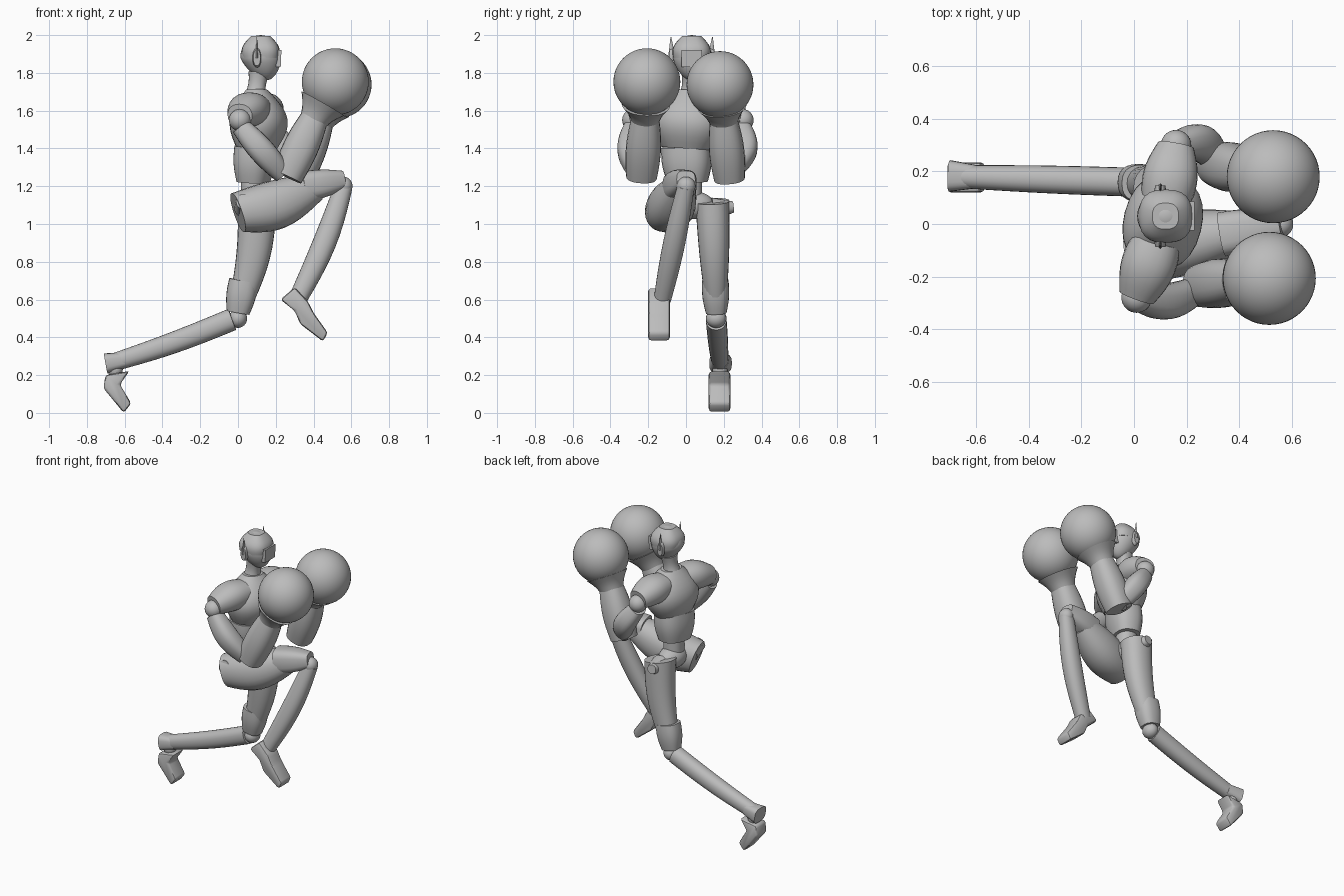
import bpy, bmesh, math
from mathutils import Vector, Matrix

default_cube = bpy.data.objects.get("Cube")
if default_cube:
    bpy.data.objects.remove(default_cube, do_unlink=True)

grey = bpy.data.materials.new("plain grey")
grey.use_nodes = True
grey.diffuse_color = (0.5, 0.5, 0.5, 1)
grey.node_tree.nodes["Principled BSDF"].inputs["Base Color"].default_value = grey.diffuse_color

ACROSS = Vector((0, 1, 0))
UP = Vector((0, 0, 1))
SHOULDER_LINE = Vector((0.25, 1, 0)).normalized()


def finish(name, bm, angle=40):
    """Turn the bmesh into a grey object with smooth shading and sharp edges."""
    bmesh.ops.recalc_face_normals(bm, faces=bm.faces)
    mesh = bpy.data.meshes.new(name)
    bm.to_mesh(mesh)
    bm.free()
    mesh.materials.append(grey)
    part = bpy.data.objects.new(name, mesh)
    bpy.context.collection.objects.link(part)
    bpy.ops.object.select_all(action='DESELECT')
    part.select_set(True)
    bpy.context.view_layer.objects.active = part
    bpy.ops.object.shade_smooth_by_angle(angle=math.radians(angle))


def limb(name, start, end, start_radius, end_radius, bulge=0.0, flat=1.0,
         sag=(0, 0, 0), side=ACROSS, power=2.2, steps=10, sides=24):
    """Tapered, swelling tube; flat is its depth relative to its width along side."""
    start, end, sag = Vector(start), Vector(end), Vector(sag)
    axis = (end - start).normalized()
    u = (side - axis * side.dot(axis)).normalized()
    v = axis.cross(u)
    bm = bmesh.new()
    rings = []
    for step in range(steps + 1):
        t = step / steps
        swell = math.sin(math.pi * t)
        radius = start_radius + (end_radius - start_radius) * t + bulge * swell
        centre = start.lerp(end, t) + sag * swell
        ring = []
        for k in range(sides):
            angle = math.tau * k / sides
            c, s = (math.copysign(abs(f) ** (2 / power), f)
                    for f in (math.cos(angle), math.sin(angle)))
            ring.append(bm.verts.new(centre + radius * (u * c + v * s * flat)))
        rings.append(ring)
    for lower, upper in zip(rings, rings[1:]):
        for k in range(sides):
            n = (k + 1) % sides
            bm.faces.new((lower[k], lower[n], upper[n], upper[k]))
    bm.faces.new(rings[0])
    bm.faces.new(rings[-1])
    finish(name, bm)


def ball(name, centre, radii, segments=32, jaw=0.0):
    """Ellipsoid; jaw narrows its lower half and pushes it forward."""
    bm = bmesh.new()
    bmesh.ops.create_uvsphere(bm, u_segments=segments, v_segments=segments // 2, radius=1)
    for vert in bm.verts:
        drop = max(0, -vert.co.z) * jaw
        vert.co.x = vert.co.x * (1 - drop) + drop
        vert.co.y *= 1 - drop
    bm.transform(Matrix.Translation(centre) @ Matrix.Diagonal((*radii, 1)))
    finish(name, bm, 80)


def slab(name, outline, right, left, bevel):
    """Extrude an x-z outline across the body."""
    bm = bmesh.new()
    face = bm.faces.new([bm.verts.new((x, right, z)) for x, z in outline])
    extruded = bmesh.ops.extrude_face_region(bm, geom=[face])["geom"]
    moved = [item for item in extruded if isinstance(item, bmesh.types.BMVert)]
    bmesh.ops.translate(bm, verts=moved, vec=ACROSS * (left - right))
    if bevel:
        bmesh.ops.bevel(bm, geom=bm.edges[:], offset=bevel, segments=2,
                        affect='EDGES', profile=0.5)
    finish(name, bm)


# Head, visor, ear pieces and neck
skull = Vector((0.12, 0.03, 1.88))
ball("head", skull, (0.108, 0.1, 0.12), jaw=0.25)
limb("skull_cap", skull, skull + UP * 0.116, 0.098, 0.05, bulge=0.022, power=2.6)
slab("visor", [(0.2, 1.83), (0.226, 1.83), (0.23, 1.92), (0.2, 1.92)], -0.025, 0.085, 0)
for tag, out in (("right", -ACROSS), ("left", ACROSS)):
    ear = skull + out * 0.095 - Vector((0.02, 0, 0))
    limb(tag + "_ear_piece", ear, ear + out * 0.022, 0.052, 0.042, flat=0.45, side=UP, steps=2)
    limb(tag + "_antenna", ear + out * 0.01, ear + out * 0.015 + UP * 0.11, 0.02, 0.002,
         flat=0.4, steps=1, sides=8)
limb("neck", (0.09, 0.02, 1.66), (0.11, 0.03, 1.8), 0.065, 0.055, bulge=-0.013)

# Torso, twisted along the shoulder line
limb("chest", (0.1, 0, 1.4), (0.1, 0.02, 1.71), 0.13, 0.07, bulge=0.085, flat=0.8,
     sag=(0.01, 0, 0), side=SHOULDER_LINE)
limb("abdomen", (0.08, 0.01, 1.22), (0.09, 0, 1.41), 0.105, 0.13, bulge=0.012, flat=0.8,
     side=SHOULDER_LINE, power=2.5)
limb("spine", (0.08, 0.02, 1.1), (0.08, 0.02, 1.24), 0.065, 0.065)
ball("pelvis", (0.08, 0.03, 1.1), (0.08, 0.12, 0.075))

# Arms: sleeve, shoulder joint, upper arm, forearm, cuff and glove
arms = {
    "right": dict(collar=(0.09, -0.06, 1.61), shoulder=(0.01, -0.28, 1.55),
                  elbow=(0.24, -0.25, 1.26), heel=(0.26, -0.235, 1.25),
                  wrist=(0.405, -0.215, 1.56), glove=(0.515, -0.207, 1.753), out=(0, -0.03, 0)),
    "left": dict(collar=(0.12, 0.08, 1.61), shoulder=(0.16, 0.3, 1.55),
                 elbow=(0.32, 0.24, 1.27), heel=(0.315, 0.23, 1.24),
                 wrist=(0.435, 0.2, 1.55), glove=(0.53, 0.18, 1.738), out=(0.01, 0.04, 0)),
}
for tag, arm in arms.items():
    spot = {key: Vector(value) for key, value in arm.items()}
    collar, shoulder, wrist, glove = (spot[k] for k in ("collar", "shoulder", "wrist", "glove"))
    limb(tag + "_sleeve", collar, shoulder + UP * 0.025, 0.08, 0.06, bulge=0.02, flat=1.15,
         sag=UP * 0.01, side=UP)
    ball(tag + "_shoulder_joint", shoulder, [0.058] * 3)
    limb(tag + "_upper_arm", shoulder - UP * 0.03, spot["elbow"], 0.05, 0.05, bulge=0.018,
         sag=spot["out"], power=2.5)
    limb(tag + "_forearm", spot["heel"], wrist, 0.082, 0.074, bulge=0.015, power=2.4)
    limb(tag + "_glove_cuff", wrist.lerp(glove, -0.1), wrist.lerp(glove, 0.4), 0.072, 0.13,
         bulge=-0.008)
    ball(tag + "_glove", glove, [0.177] * 3, 48)

# Raised right leg
knee, ankle = Vector((0.56, 0, 1.2)), Vector((0.315, -0.125, 0.6))
limb("right_thigh", (0, -0.12, 1.06), (0.42, -0.02, 1.2), 0.1, 0.07, bulge=0.035,
     flat=1.08, sag=UP * -0.025)
limb("right_hip_flare", (0.04, -0.1, 1.09), (0.03, -0.2, 1.12), 0.06, 0.04, side=UP)
limb("right_knee_guard", (0.34, -0.04, 1.195), knee + UP * 0.035, 0.086, 0.05,
     bulge=0.01, flat=0.95, power=3)
ball("right_knee_joint", knee, (0.046, 0.05, 0.05))
limb("right_shin", knee, ankle, 0.045, 0.046, bulge=0.013, flat=1.06, sag=(0.02, 0, 0))
slab("right_foot", [(0.225, 0.6), (0.3, 0.665), (0.37, 0.59), (0.4, 0.53), (0.475, 0.425),
                    (0.45, 0.378), (0.33, 0.47), (0.3, 0.54)], -0.2, -0.085, 0.015)

# Trailing left leg
knee, ankle = Vector((0, 0.16, 0.5)), Vector((-0.65, 0.18, 0.27))
limb("left_thigh", (0.1, 0.14, 1.12), knee + UP * 0.04, 0.09, 0.05, bulge=0.008,
     flat=1.15, sag=(0.03, 0, 0))
limb("left_hip_flare", (0.1, 0.14, 1.08), (0.09, 0.25, 1.09), 0.06, 0.03, side=UP)
limb("left_knee_guard", (0.03, 0.155, 0.7), knee + UP * 0.03, 0.07, 0.055, bulge=0.008,
     flat=1.1, power=2.5)
ball("left_knee_joint", knee, (0.048, 0.054, 0.05))
limb("left_shin", knee - Vector((0.03, 0, 0.005)), ankle, 0.055, 0.044, bulge=0.003,
     flat=1.08, sag=UP * -0.01)
limb("left_shin_cuff", (-0.6, 0.18, 0.28), (-0.7, 0.183, 0.262), 0.044, 0.06, flat=0.9, power=3)
ball("left_ankle_joint", ankle - UP * 0.04, (0.04, 0.04, 0.05))
slab("left_foot", [(-0.712, 0.13), (-0.702, 0.2), (-0.575, 0.222), (-0.625, 0.15),
                   (-0.565, 0.05), (-0.605, 0)], 0.12, 0.235, 0.015)
